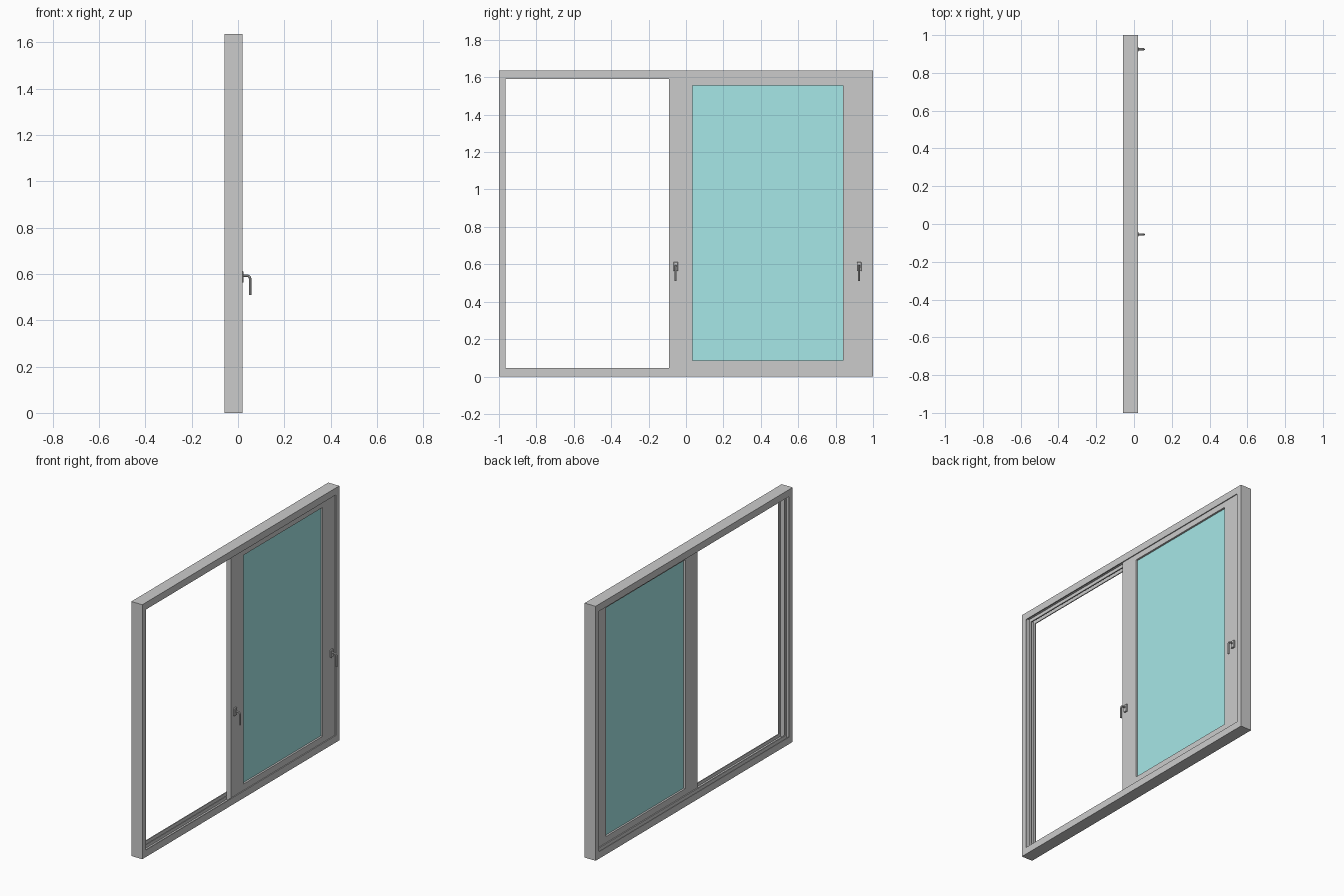
import bpy, bmesh, math
from mathutils import Vector

if "Cube" in bpy.data.objects:
    bpy.data.objects.remove(bpy.data.objects["Cube"])

H = 1.635  # overall height


def make_object(name, bm, mat=None):
    bmesh.ops.recalc_face_normals(bm, faces=bm.faces)
    me = bpy.data.meshes.new(name)
    bm.to_mesh(me)
    bm.free()
    ob = bpy.data.objects.new(name, me)
    bpy.context.collection.objects.link(ob)
    if mat:
        me.materials.append(mat)
    return ob


def mitred_ring(name, profile, y0, y1, z0, z1, side=1.0):
    """Sweep a closed (depth x, inset) profile round a rectangle with mitred corners."""
    bm = bmesh.new()
    rings = []
    for cy, cz, sy, sz in ((y0, z0, 1, 1), (y1, z0, -1, 1), (y1, z1, -1, -1), (y0, z1, 1, -1)):
        rings.append([bm.verts.new((x, cy + sy * d * side, cz + sz * d)) for x, d in profile])
    n = len(profile)
    for i in range(4):
        a, b = rings[i], rings[(i + 1) % 4]
        for k in range(n):
            m = (k + 1) % n
            bm.faces.new((a[k], a[m], b[m], b[k]))
    return make_object(name, bm)


def box(name, lo, hi, mat=None, bevel=0):
    bm = bmesh.new()
    bmesh.ops.create_cube(bm, size=1)
    lo, hi = Vector(lo), Vector(hi)
    for v in bm.verts:
        v.co = (lo + hi) / 2 + v.co * (hi - lo)
    if bevel:
        bmesh.ops.bevel(bm, geom=bm.edges[:], offset=bevel, segments=1, affect='EDGES')
    return make_object(name, bm, mat)


glass_mat = bpy.data.materials.new("teal_glass")
glass_mat.diffuse_color = (0.38, 0.8, 0.8, 1)
glass_mat.use_nodes = True
glass_mat.node_tree.nodes["Principled BSDF"].inputs["Base Color"].default_value = glass_mat.diffuse_color

# Outer frame: solid back with two sliding grooves between three lips
lip, floor = 0.045, 0.024
frame_profile = [(-0.058, 0), (-0.058, lip), (-0.052, lip), (-0.052, floor),
                 (-0.028, floor), (-0.028, lip), (-0.021, lip), (-0.021, floor),
                 (0.014, floor), (0.014, lip), (0.020, lip), (0.020, 0)]
mitred_ring("outer_frame", frame_profile, -1, 1, 0, H, side=0.8)

# Sliding sash: wide stiles, narrow rails, tucked into the front groove
sx0, sx1 = -0.020, 0.013
gy0, gy1, gz0, gz1 = 0.035, 0.84, 0.085, 1.555
sash_y0, sash_y1, sash_z0, sash_z1 = -0.09, 0.975, 0.026, H - 0.026
bm = bmesh.new()
outer = [(sash_y0, sash_z0), (sash_y1, sash_z0), (sash_y1, sash_z1), (sash_y0, sash_z1)]
inner = [(gy0, gz0), (gy1, gz0), (gy1, gz1), (gy0, gz1)]
loops = [[bm.verts.new((x, y, z)) for y, z in pts]
         for x, pts in ((sx0, outer), (sx1, outer), (sx1, inner), (sx0, inner))]
for i in range(4):
    a, b = loops[i], loops[(i + 1) % 4]
    for k in range(4):
        m = (k + 1) % 4
        bm.faces.new((a[k], a[m], b[m], b[k]))
make_object("sliding_sash", bm)

# Glass pane set back from both sash faces
box("glass_pane", (-0.008, gy0 - 0.005, gz0 - 0.005), (0.001, gy1 + 0.005, gz1 + 0.005), glass_mat)


def handle(name, y):
    # Back plate and boss
    box(name + "_plate", (sx1 - 0.001, y - 0.012, 0.563), (0.024, y + 0.012, 0.612), bevel=0.002)
    # Bent lever: round bar leaving the plate and turning down
    r, cx, cz = 0.014, 0.0385, 0.578
    pts = [(0.020, cz + r)]
    for i in range(7):
        t = math.radians(90 - 15 * i)
        pts.append((cx + r * math.cos(t), cz + r * math.sin(t)))
    pts.append((cx + r, 0.510))
    cu = bpy.data.curves.new(name + "_lever", 'CURVE')
    cu.dimensions = '3D'
    cu.bevel_depth = 0.0055
    cu.bevel_resolution = 2
    cu.use_fill_caps = True
    sp = cu.splines.new('POLY')
    sp.points.add(len(pts) - 1)
    for p, (x, z) in zip(sp.points, pts):
        p.co = (x, y, z, 1)
        p.radius = 1
    ob = bpy.data.objects.new(name + "_lever", cu)
    bpy.context.collection.objects.link(ob)
    bpy.ops.object.select_all(action='DESELECT')
    ob.select_set(True)
    bpy.context.view_layer.objects.active = ob
    bpy.ops.object.convert(target='MESH')
    bpy.ops.object.shade_smooth_by_angle(angle=math.radians(40))


handle("inner_handle", -0.055)
handle("outer_handle", 0.925)
